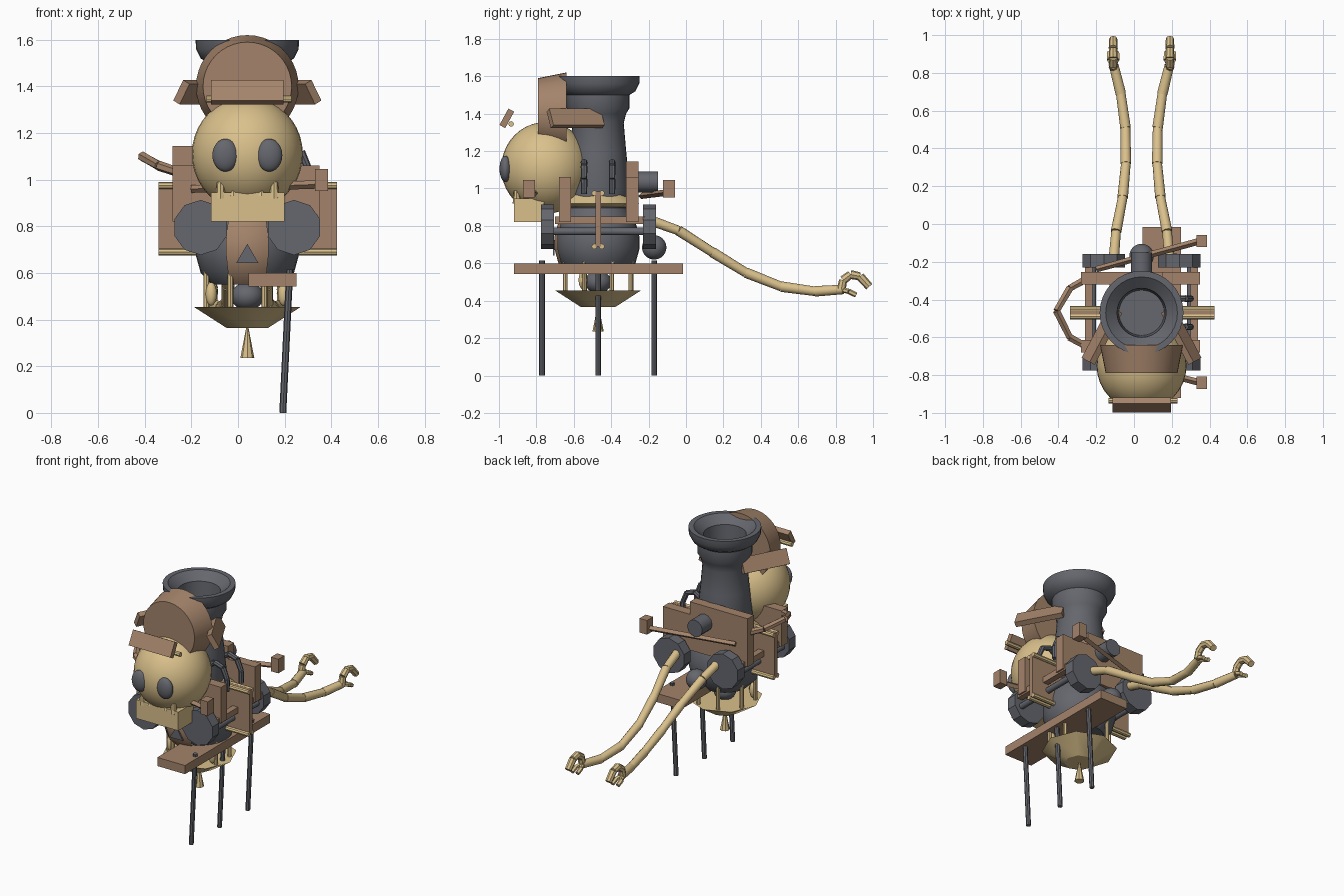
import bpy, bmesh, math
from mathutils import Vector, Matrix, Euler

cube = bpy.data.objects.get("Cube")
if cube:
    bpy.data.objects.remove(cube, do_unlink=True)

CX, CY = 0.04, -0.47  # body axis


def material(name, rgb):
    mat = bpy.data.materials.new(name)
    mat.use_nodes = True
    colour = (*rgb, 1)
    mat.diffuse_color = colour
    bsdf = next(n for n in mat.node_tree.nodes if n.type == "BSDF_PRINCIPLED")
    bsdf.inputs["Base Color"].default_value = colour
    return mat


iron = material("dark iron", (0.13, 0.135, 0.155))
wood = material("brown wood", (0.37, 0.23, 0.145))
brass = material("pale brass", (0.7, 0.53, 0.26))


def finish(name, bm, mat):
    bmesh.ops.recalc_face_normals(bm, faces=bm.faces)
    mesh = bpy.data.meshes.new(name)
    bm.to_mesh(mesh)
    bm.free()
    mesh.materials.append(mat)
    obj = bpy.data.objects.new(name, mesh)
    bpy.context.collection.objects.link(obj)
    bpy.ops.object.select_all(action="DESELECT")
    obj.select_set(True)
    bpy.context.view_layer.objects.active = obj
    bpy.ops.object.shade_smooth_by_angle(angle=0.6)
    return obj


def box(name, centre, size, mat, turn=(0, 0, 0)):
    bm = bmesh.new()
    matrix = Matrix.LocRotScale(Vector(centre), Euler(turn), Vector(size))
    bmesh.ops.create_cube(bm, size=1, matrix=matrix)
    return finish(name, bm, mat)


def slab(name, x, y, z, mat):
    spans = (x, y, z)
    return box(name, [sum(s) / 2 for s in spans], [s[1] - s[0] for s in spans], mat)


def add_rod(bm, a, b, r1, r2, sides):
    a, b = Vector(a), Vector(b)
    turn = (b - a).to_track_quat("Z", "Y")
    matrix = Matrix.Translation((a + b) / 2) @ turn.to_matrix().to_4x4()
    bmesh.ops.create_cone(bm, cap_ends=True, segments=sides, radius1=r1,
                          radius2=r2, depth=(b - a).length, matrix=matrix)


def rod(name, a, b, r, mat, end=None, sides=12):
    bm = bmesh.new()
    add_rod(bm, a, b, r, r if end is None else end, sides)
    return finish(name, bm, mat)


def tube(name, points, r, mat, sides=12):
    # Overlapping straight segments, slightly flared like jointed pipe
    bm = bmesh.new()
    for a, b in zip(points, points[1:]):
        add_rod(bm, a, b, r, r * 0.9, sides)
    return finish(name, bm, mat)


def ball(name, centre, scale, mat):
    bm = bmesh.new()
    matrix = Matrix.LocRotScale(Vector(centre), None, Vector(scale))
    bmesh.ops.create_uvsphere(bm, u_segments=32, v_segments=20, radius=1, matrix=matrix)
    return finish(name, bm, mat)


def lathe(name, profile, mat, start=0, sweep=math.tau, steps=32):
    bm = bmesh.new()
    rings = []
    closed = sweep > 6
    for i in range(steps if closed else steps + 1):
        a = start + sweep * i / steps
        rings.append([bm.verts.new((CX + r * math.cos(a), CY + r * math.sin(a), z))
                      for r, z in profile])
    pairs = list(zip(rings, rings[1:])) + ([(rings[-1], rings[0])] if closed else [])
    for p, q in pairs:
        for j in range(len(profile) - 1):
            bm.faces.new((p[j], q[j], q[j + 1], p[j + 1]))
    bmesh.ops.remove_doubles(bm, verts=bm.verts, dist=0.0001)
    return finish(name, bm, mat)


# Chimney, belly and collar
lathe("chimney", [(0.15, 0.88), (0.17, 1.0), (0.15, 1.2), (0.137, 1.35), (0.15, 1.4),
                  (0.168, 1.43), (0.168, 1.5), (0.2, 1.52), (0.22, 1.56), (0.222, 1.6),
                  (0.19, 1.6), (0.13, 1.55), (0.12, 1.4), (0, 1.4)], iron)
belly = [(0.15, 0.55), (0.2, 0.6), (0.222, 0.68), (0.222, 0.74), (0.2, 0.82), (0.15, 0.9)]
lathe("belly", [(0, 0.55)] + belly + [(0, 0.9)], iron)
lathe("collar", [(0.16, 0.97), (0.22, 0.92), (0.16, 0.9)], brass, steps=8)
lathe("belly_strap", [(r + 0.012, z) for r, z in belly], wood,
      start=-math.pi / 2 - 0.4, sweep=0.8, steps=8)
rod("belly_badge", (CX, -0.712, 0.67), (CX, -0.703, 0.67), 0.055, iron, sides=3)

# Hanging bowl, hub, spike and posts
ball("hub", (CX, CY, 0.5), (0.07, 0.07, 0.06), iron)
lathe("bowl", [(0, 0.455), (0.23, 0.455), (0.09, 0.365), (0, 0.365)], brass, steps=8)
rod("spike", (CX, CY, 0.235), (CX, CY, 0.37), 0.03, brass, end=0.004, sides=8)
for i in range(8):
    a = math.tau * (i + 0.5) / 8
    x, y = CX + 0.19 * math.cos(a), CY + 0.19 * math.sin(a)
    rod("bowl_post", (x, y, 0.45), (x, y, 0.72), 0.013, brass, sides=8)
for side in (-1, 1):
    ball("lamp", (CX + side * 0.155, -0.55, 0.51), (0.024, 0.024, 0.05), brass)

# Head, eyes, jaw and teeth
ball("head", (CX, -0.75, 1.11), (0.238, 0.238, 0.245), brass)
slab("jaw", (-0.115, 0.2), (-0.92, -0.76), (0.82, 0.945), brass)
for side in (-1, 1):
    ball("eye", (CX + side * 0.094, -0.965, 1.105), (0.056, 0.032, 0.07), iron)
    x = CX + side * 0.115
    rod("tusk", (x, -0.905, 0.92), (x, -0.905, 0.99), 0.022, brass, end=0.016, sides=8)
    x = CX + side * 0.06
    rod("tooth", (x, -0.91, 0.93), (x, -0.91, 0.97), 0.016, brass, end=0.004, sides=8)

# Hat with tilted flaps
rod("hat", (CX, -0.79, 1.4), (CX, -0.64, 1.4), 0.19, wood, end=0.22, sides=40)
flap = (0.31, 0.035, 0.1)
box("visor", (CX, -0.958, 1.375), flap, wood, (-0.5, 0, 0))
rod("visor_rod", (-0.135, -0.935, 1.345), (0.23, -0.935, 1.345), 0.015, brass, sides=8)
for side in (-1, 1):
    box("hat_flap", (CX + side * 0.21, -0.59, 1.375), flap, wood,
        (-0.5, 0, side * math.radians(118)))

# Wooden frame: cross plates, rails and the wide middle board
slab("front_plate", (-0.28, 0.35), (-0.68, -0.615), (0.82, 1.06), wood)
slab("rear_plate", (-0.28, 0.35), (-0.32, -0.255), (0.82, 1.06), wood)
slab("rear_plate_top", (-0.28, 0.15), (-0.32, -0.255), (1.06, 1.145), wood)
slab("middle_board", (-0.34, 0.425), (-0.485, -0.455), (0.69, 0.985), wood)
for z in (0.69, 0.975):
    for y in (-0.49, -0.45):
        rod("board_rod", (-0.34, y, z), (0.425, y, z), 0.015, brass, sides=8)
for side in (-1, 1):
    x = CX + side * 0.28
    slab("side_rail", (x - 0.02, x + 0.02), (-0.7, -0.22), (0.81, 0.85), wood)

# Wheels and axles
for side in (-1, 1):
    x = CX + side * 0.2
    for y in (-0.74, -0.195):
        rod("wheel", (x, y - 0.035, 0.795), (x, y + 0.035, 0.795), 0.118, iron, sides=10)
    x += side * 0.06
    rod("axle", (x, -0.74, 0.77), (x, -0.2, 0.77), 0.02, iron)

# Levers with square grips
for y, inner in ((-0.09, -0.24), (-0.84, -0.7)):
    box("lever_grip", (0.358, y, 0.998), (0.055, 0.065, 0.095), wood)
    tube("lever_arm", [(0.35, y, 0.98), (-0.2, inner, 0.96)], 0.018, wood, sides=4)

# Side handle
tube("side_handle", [(-0.25, -0.29, 1.03), (-0.34, -0.34, 1.06), (-0.41, -0.46, 1.1),
                     (-0.34, -0.6, 1.06), (-0.25, -0.65, 1.03)], 0.022, wood, sides=6)

# Steam pipes, rear valve and rear ball
for y in (-0.545, -0.395):
    tube("steam_pipe", [(0.15, y, 1.1), (0.21, y, 1.14), (0.27, y, 1.12),
                        (0.3, y, 1.05), (0.3, y, 0.97)], 0.018, iron, sides=8)
rod("rear_valve", (CX, -0.3, 1.035), (CX, -0.15, 1.035), 0.056, iron, sides=12)
ball("rear_ball", (CX, -0.17, 0.685), (0.065, 0.065, 0.065), iron)

# Long jointed tails with curled claws, as offsets from the body axis
tail = [(0.15, -0.22, 0.84), (0.135, -0.04, 0.775), (0.1, 0.14, 0.66), (0.083, 0.32, 0.55),
        (0.085, 0.51, 0.475), (0.11, 0.69, 0.45), (0.147, 0.84, 0.46)]
claw = [(0.15, 0.83, 0.46), (0.15, 0.84, 0.51), (0.15, 0.88, 0.54),
        (0.15, 0.93, 0.53), (0.15, 0.98, 0.475)]
for side in (-1, 1):
    def place(points):
        return [(CX + side * x, y, z) for x, y, z in points]
    tube("tail", place(tail), 0.028, brass)
    tube("claw", place(claw), 0.024, brass, sides=8)
    for spread in (-0.02, 0.02):
        tube("claw_finger", place([(0.15, 0.83, 0.46), (0.15 + spread, 0.87, 0.45),
                                   (0.15 + spread, 0.91, 0.43)]), 0.015, brass, sides=6)

# Side plank on three thin legs
slab("plank", (0.045, 0.25), (-0.92, -0.015), (0.542, 0.6), wood)
for y in (-0.77, CY, -0.17):
    rod("leg", (0.192, y, 0), (0.222, y, 0.615), 0.015, iron, sides=8)
